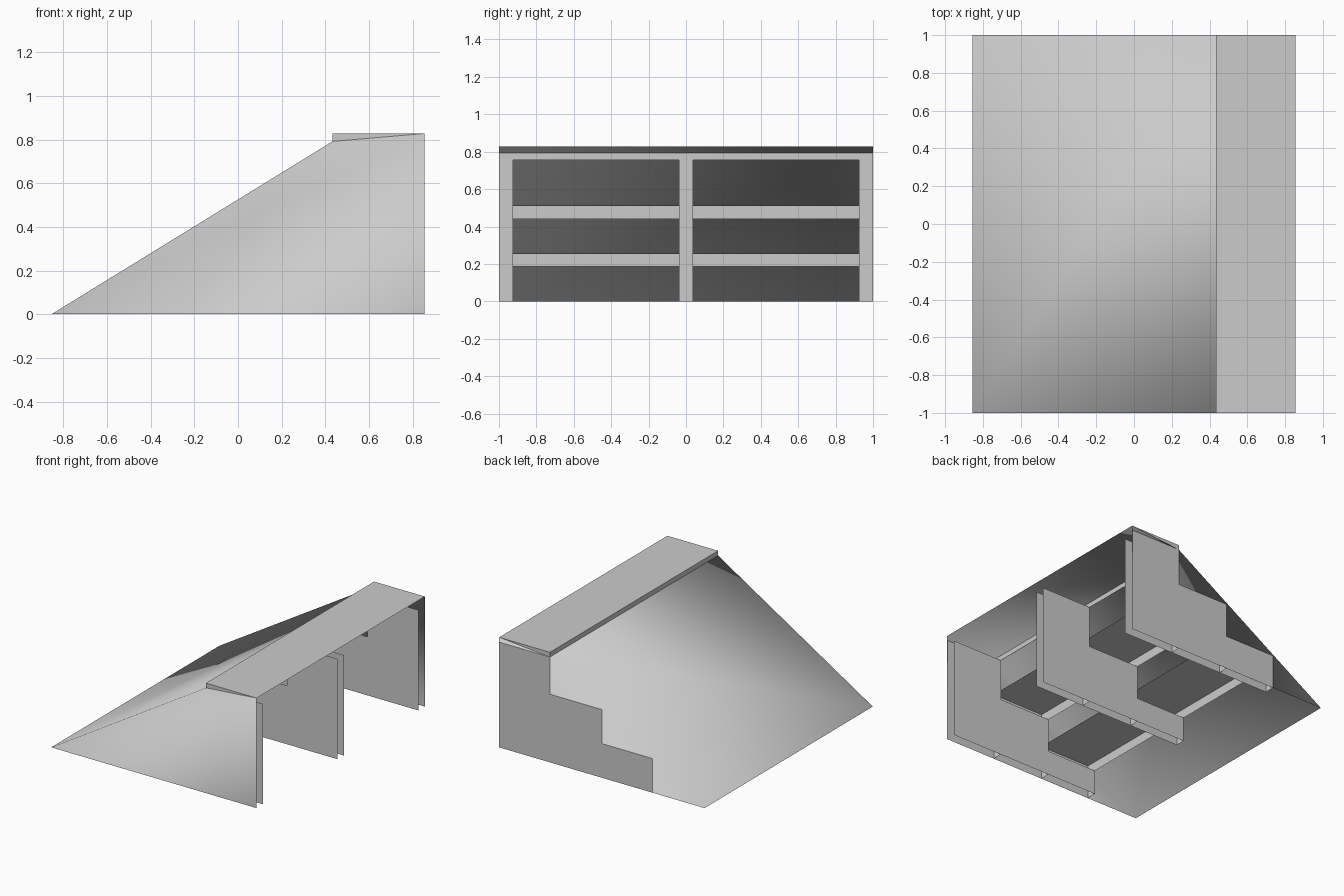
import bpy, bmesh

cube = bpy.data.objects.get("Cube")
if cube:
    bpy.data.objects.remove(cube, do_unlink=True)

grey = bpy.data.materials.new("plain_grey")
grey.use_nodes = True
colour = (0.6, 0.6, 0.6, 1)
grey.diffuse_color = colour
grey.node_tree.nodes["Principled BSDF"].inputs["Base Color"].default_value = colour

BACK, EDGE, MID, LOW, TOE = 0.855, 0.433, 0.0, -0.42, -0.855
TOP, LIP = 0.828, 0.792
POST, SIDE = 0.037, 0.924


def finish(name, bm):
    mesh = bpy.data.meshes.new(name)
    bm.to_mesh(mesh)
    bm.free()
    mesh.materials.append(grey)
    bpy.context.collection.objects.link(bpy.data.objects.new(name, mesh))


def extrude_profile(name, profile, skip, smooth=False):
    """Extrude an xz profile across the full width, leaving out the sides in skip."""
    bm = bmesh.new()
    front = [bm.verts.new((x, -1, z)) for x, z in profile]
    rear = [bm.verts.new((x, 1, z)) for x, z in profile]
    bm.faces.new(front)
    bm.faces.new(rear[::-1])
    n = len(profile)
    for i in range(n):
        j = (i + 1) % n
        if i not in skip:
            bm.faces.new((front[j], front[i], rear[i], rear[j]))
    for f in bm.faces:
        f.smooth = smooth
    finish(name, bm)


def sheets(name, polygons):
    """Make an object of separate flat sheets."""
    bm = bmesh.new()
    for points in polygons:
        bm.faces.new([bm.verts.new(p) for p in points])
    bmesh.ops.remove_doubles(bm, verts=bm.verts, dist=0.0001)
    finish(name, bm)


def stepped_sheet(y, heights):
    """Stair-shaped upright sheet, with one height for each step."""
    top, middle, low = heights
    profile = [(LOW, 0), (BACK, 0), (BACK, top), (EDGE, top), (EDGE, middle),
               (MID, middle), (MID, low), (LOW, low)]
    points = [(x, y, z) for x, z in profile]
    return points if y < 0 else points[::-1]


def riser_sheet(x, y0, y1, z0, z1):
    return [(x, y0, z0), (x, y1, z0), (x, y1, z1), (x, y0, z1)]


# Sloping shell, open underneath and at the tall end
extrude_profile("ramp_shell", [(TOE, 0), (BACK, 0), (BACK, TOP), (EDGE, LIP)],
                skip=(0, 1), smooth=True)

# Level cap over the landing, open below
extrude_profile("landing_cap", [(EDGE, LIP), (BACK, TOP), (EDGE, TOP)], skip=(0,))

# Stair sides: outer sheets reach the treads, inner ones line the openings
outer = (LIP, 0.513, 0.257)
inner = (0.755, 0.441, 0.186)
sheets("outer_sides", [stepped_sheet(y, outer) for y in (-0.999, 1.0005)])
sheets("opening_sides", [stepped_sheet(y, inner)
                         for y in (-SIDE, -POST, POST, SIDE)])

# Riser frames: three posts and a rail over each of the two openings
for name, x, top, rail in zip(("top", "middle", "low"), (EDGE, MID, LOW), outer, inner):
    posts = [riser_sheet(x, a, b, 0, top)
             for a, b in ((-1, -SIDE), (-POST, POST), (SIDE, 1))]
    rails = [riser_sheet(x, a, b, rail, top)
             for a, b in ((-SIDE, -POST), (POST, SIDE))]
    sheets(name + "_riser_frame", posts + rails)

# Flat treads of the two lower steps
for name, x0, x1, z in (("middle", MID, EDGE, outer[1]), ("low", LOW, MID, outer[2])):
    sheets(name + "_tread", [[(x0, -1, z), (x1, -1, z), (x1, 1, z), (x0, 1, z)]])
